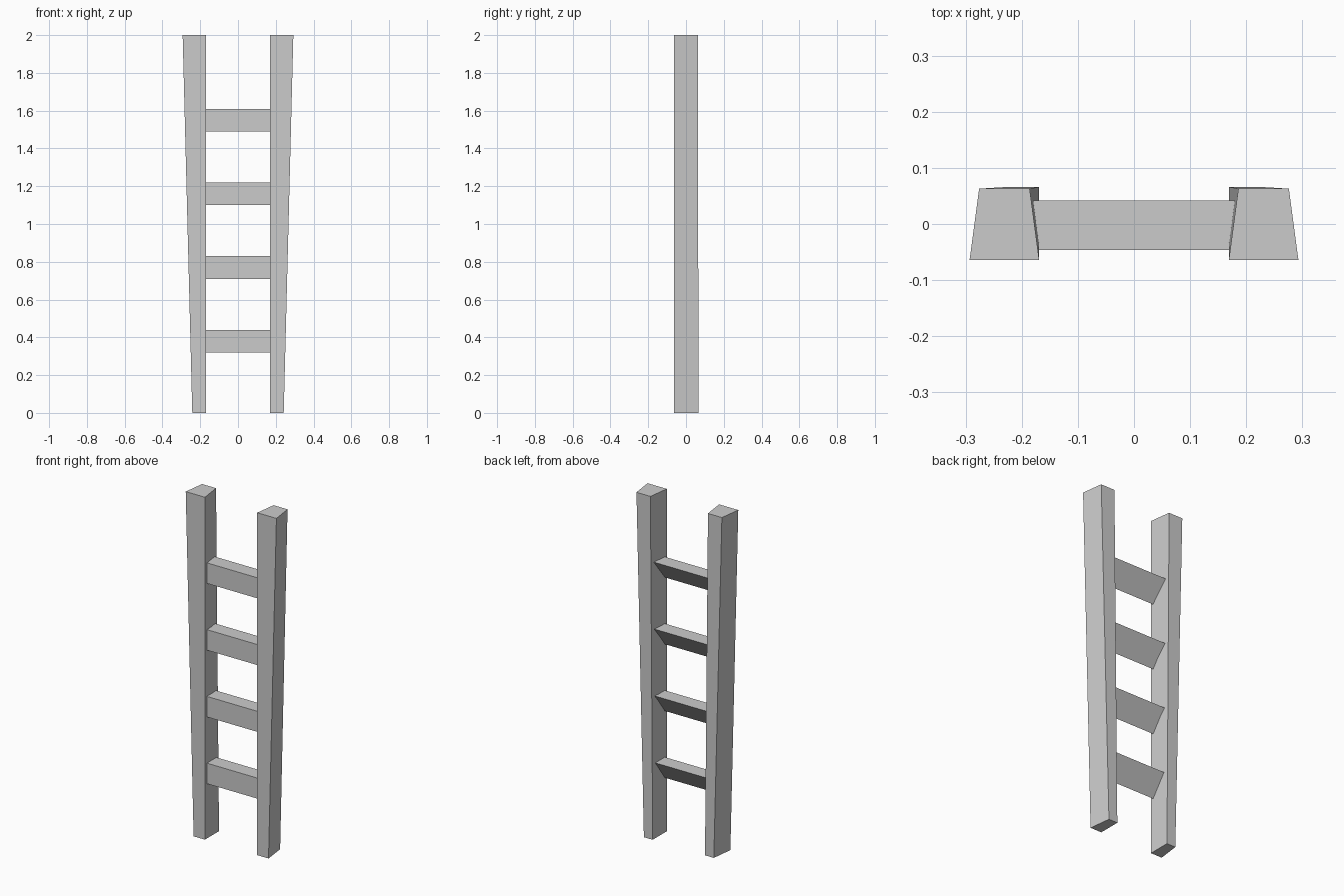
import bpy

if "Cube" in bpy.data.objects:
    bpy.data.objects.remove(bpy.data.objects["Cube"])


def loft(name, ring_a, ring_b):
    """Closed solid joining two matching rings of points."""
    n = len(ring_a)
    faces = [tuple(range(n))[::-1], tuple(range(n, 2 * n))]
    faces += [(i, (i + 1) % n, n + (i + 1) % n, n + i) for i in range(n)]
    mesh = bpy.data.meshes.new(name)
    mesh.from_pydata(ring_a + ring_b, [], faces)
    obj = bpy.data.objects.new(name, mesh)
    bpy.context.collection.objects.link(obj)
    return obj


# Side rails: tapered posts, wider at the top and front, mirrored across x
foot = [(0.169, -0.064, 0), (0.242, -0.064, 0), (0.226, 0.066, 0), (0.169, 0.066, 0)]
head = [(0.169, -0.064, 2), (0.293, -0.064, 2), (0.276, 0.063, 2), (0.186, 0.063, 2)]
rails = loft("side_rails", foot, head)
rails.modifiers.new("mirror", 'MIRROR')

# Rungs: triangular treads with a flat top, upright front and sloped underside
half = 0.18
for i in range(4):
    top = 0.44 + 0.39 * i
    profile = [(-0.046, top - 0.12), (0.042, top), (-0.046, top)]
    loft(f"rung_{i + 1}",
         [(-half, y, z) for y, z in profile],
         [(half, y, z) for y, z in profile])
